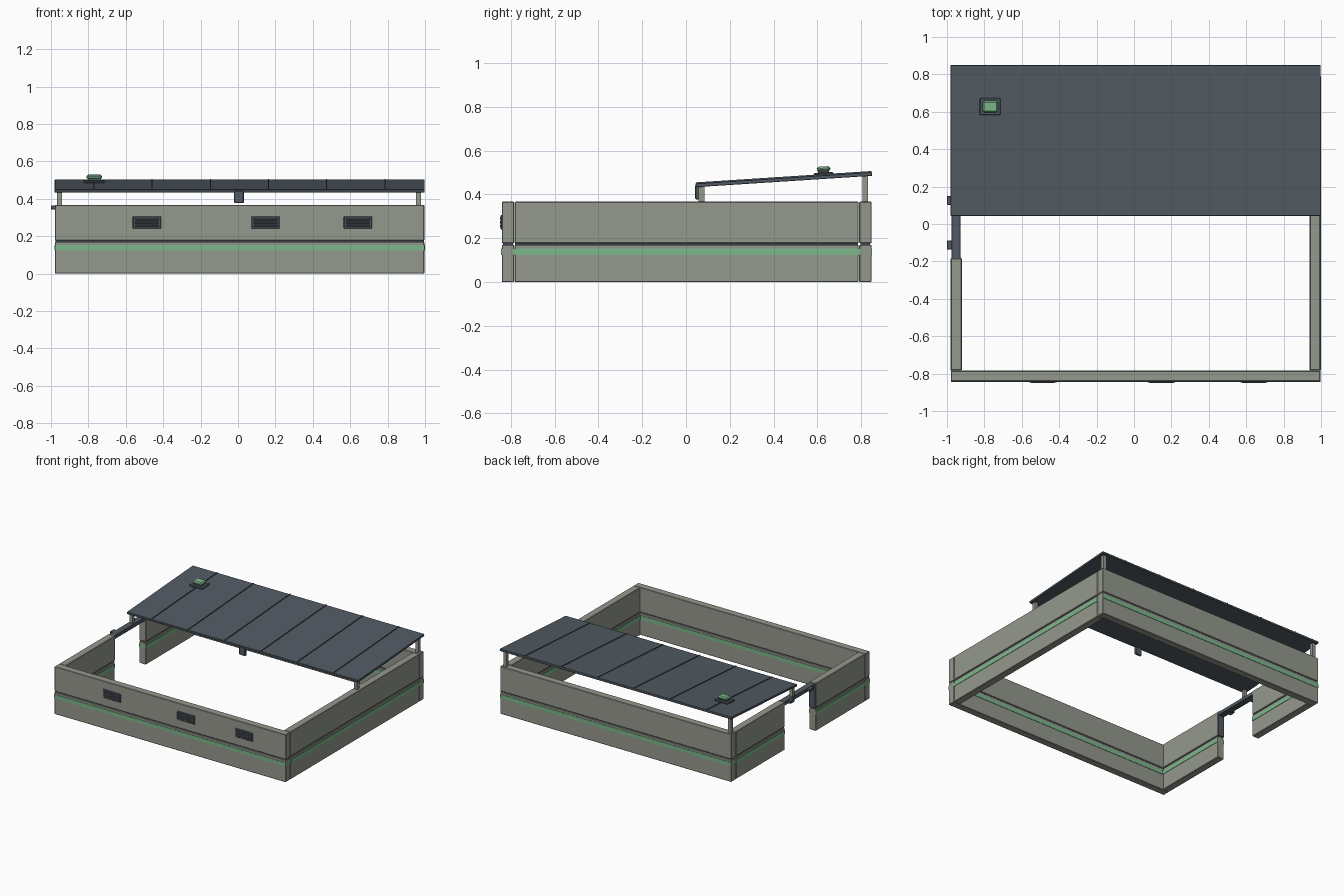
import bpy, math
from mathutils import Matrix, Vector

if "Cube" in bpy.data.objects:
    bpy.data.objects.remove(bpy.data.objects["Cube"])


def material(name, rgb):
    m = bpy.data.materials.new(name)
    m.diffuse_color = (*rgb, 1)
    m.use_nodes = True
    m.node_tree.nodes["Principled BSDF"].inputs["Base Color"].default_value = m.diffuse_color
    return m


WALL = material("wall_grey", (0.30, 0.315, 0.27))
DARK = material("slate", (0.085, 0.105, 0.125))
GREEN = material("green", (0.20, 0.48, 0.26))


def box(name, x, y, z, mat, bevel=0.0, rot_x=0.0):
    """Box from (min, max) ranges on each axis, turned about its centre."""
    c = Vector([(r[0] + r[1]) / 2 for r in (x, y, z)])
    s = [r[1] - r[0] for r in (x, y, z)]
    bpy.ops.mesh.primitive_cube_add(size=1, location=c)
    o = bpy.context.object
    o.name = o.data.name = name
    o.data.transform(Matrix.Diagonal((*s, 1)))
    o.rotation_euler.x = rot_x
    o.data.materials.append(mat)
    if bevel:
        b = o.modifiers.new("bevel", "BEVEL")
        b.width, b.segments = bevel, 1
    return o


X0, X1, Y0, Y1 = -0.979, 0.996, -0.841, 0.847
T, H = 0.056, 0.367
SEAM = (0.170, 0.177)


def wall(name, x, y, along):
    """Two stacked blocks, a recessed seam and a proud green stripe on both faces."""
    box(name + "_lower", x, y, (0, SEAM[0]), WALL, 0.003)
    box(name + "_upper", x, y, (SEAM[1], H), WALL, 0.003)
    d = 0.004
    ix, iy = (x, (y[0] + d, y[1] - d)) if along == "x" else ((x[0] + d, x[1] - d), y)
    ix, iy = (ix[0] + 0.002, ix[1] - 0.002), (iy[0] + 0.002, iy[1] - 0.002)
    box(name + "_seam", ix, iy, (SEAM[0] - 0.01, SEAM[1] + 0.01), DARK)
    p = 0.003
    sx, sy = (x, (y[0] - p, y[1] + p)) if along == "x" else ((x[0] - p, x[1] + p), y)
    box(name + "_stripe", sx, sy, (0.123, 0.152), GREEN)


# Perimeter walls, the left one split by a doorway
GAP = 0.003
DOOR = (-0.185, 0.193)
side = (Y0 + T + GAP, Y1 - T - GAP)
wall("front_wall", (X0, X1), (Y0, Y0 + T), "x")
wall("back_wall", (X0, X1), (Y1 - T, Y1), "x")
wall("right_wall", (X1 - T, X1), side, "y")
wall("left_wall_front", (X0, X0 + T), (side[0], DOOR[0]), "y")
wall("left_wall_back", (X0, X0 + T), (DOOR[1], side[1]), "y")

# Doorway header, jamb plate and the two outer boxes
box("door_header", (X0 + 0.003, X0 + T - 0.004), DOOR, (0.338, 0.366), DARK, 0.002)
box("door_jamb", (X0 + 0.002, X0 + T - 0.002), (DOOR[0], DOOR[0] + 0.007),
    (SEAM[1], 0.366), DARK)
for i, y in enumerate((-0.113, 0.126)):
    box(f"door_box_{i}", (-1.0, X0 + 0.006), (y - 0.024, y + 0.024),
        (0.342, 0.364), DARK, 0.003)

# Louvred vents on the front wall
for i, x in enumerate((-0.487, 0.147, 0.641)):
    box(f"vent_{i}", (x - 0.076, x + 0.076), (Y0 - 0.006, Y0 + 0.005),
        (0.24, 0.306), DARK, 0.004)
    for j in range(3):
        z = 0.256 + 0.017 * j
        box(f"vent_{i}_slat_{j}", (x - 0.064, x + 0.064), (Y0 - 0.009, Y0),
            (z - 0.005, z + 0.005), DARK, 0.002)

# Sloping roof sheet
RY = (0.043, 0.85)
LOW, HIGH = 0.450, 0.502
SLOPE = math.atan2(HIGH - LOW, RY[1] - RY[0])


def roof_z(y):
    return LOW + (y - RY[0]) * math.tan(SLOPE)


def on_roof(name, x, y, base, top, mat, bevel=0.0):
    """Box lying on the slope; base and top are heights above the roof surface."""
    z = roof_z((y[0] + y[1]) / 2)
    return box(name, x, y, (z + base, z + top), mat, bevel, SLOPE)


on_roof("roof", (X0 - 0.002, X1 + 0.002), RY, -0.017, 0, DARK, 0.002)

# Standing seams on the roof
for i in range(6):
    x = -0.77 + 0.311 * i
    on_roof(f"roof_seam_{i}", (x - 0.003, x + 0.003), (RY[0] + 0.002, RY[1] - 0.002),
            -0.004, 0.005, DARK)

# Roof posts standing on the side walls
for i, x in enumerate((-0.954, 0.965)):
    for name, y in (("front", 0.071), ("back", 0.819)):
        box(f"roof_post_{name}_{i}", (x - 0.013, x + 0.013), (y - 0.013, y + 0.013),
            (H - 0.005, roof_z(y) - 0.01), WALL)

# Hanging box in the middle of the low roof edge
box("roof_edge_box", (-0.021, 0.031), (0.042, 0.06), (0.378, 0.442), DARK, 0.003)

# Roof light with a green cap
cx, cy = -0.769, 0.628
on_roof("roof_light_base", (cx - 0.056, cx + 0.056), (cy - 0.045, cy + 0.045),
        -0.002, 0.012, DARK, 0.004)
on_roof("roof_light_neck", (cx - 0.034, cx + 0.034), (cy - 0.026, cy + 0.026),
        0.01, 0.022, DARK)
on_roof("roof_light_cap", (cx - 0.041, cx + 0.041), (cy - 0.031, cy + 0.031),
        0.018, 0.040, GREEN, 0.008)
